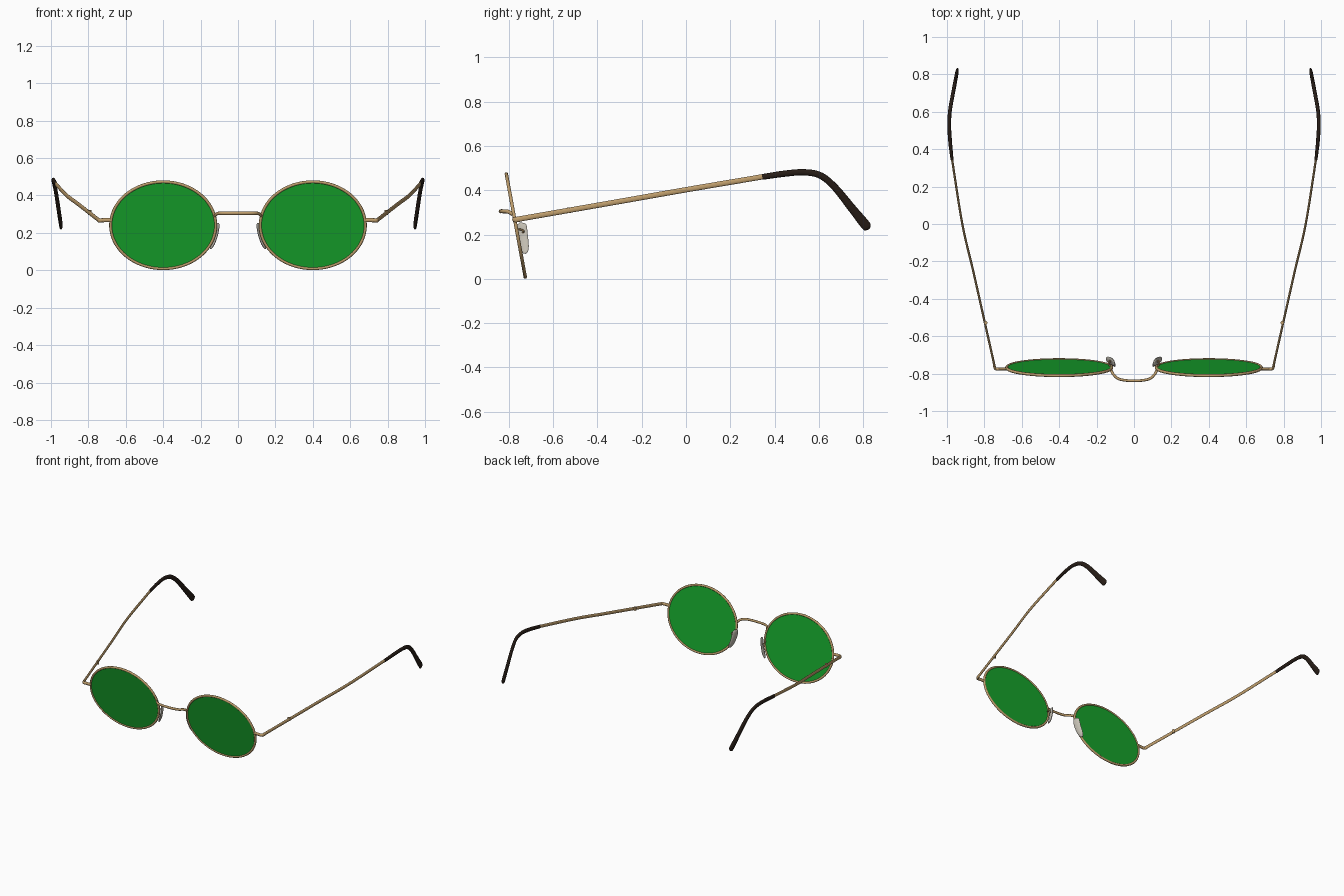
import bpy, bmesh, math
from mathutils import Vector, Matrix

if "Cube" in bpy.data.objects:
    bpy.data.objects.remove(bpy.data.objects["Cube"])


def material(name, rgb):
    m = bpy.data.materials.new(name)
    m.diffuse_color = (*rgb, 1)
    m.use_nodes = True
    m.node_tree.nodes["Principled BSDF"].inputs["Base Color"].default_value = m.diffuse_color
    return m


METAL = material("bronze metal", (0.52, 0.34, 0.15))
GREEN = material("green lens", (0.008, 0.37, 0.025))
DARK = material("dark tip", (0.02, 0.012, 0.008))
PAD = material("clear pad", (0.55, 0.52, 0.45))


def finish(name, bm, mat, mirror=True):
    bmesh.ops.recalc_face_normals(bm, faces=bm.faces)
    me = bpy.data.meshes.new(name)
    bm.to_mesh(me)
    bm.free()
    me.materials.append(mat)
    ob = bpy.data.objects.new(name, me)
    bpy.context.collection.objects.link(ob)
    if mirror:
        ob.modifiers.new("Mirror", 'MIRROR').use_mirror_merge = False
    bpy.context.view_layer.objects.active = ob
    ob.select_set(True)
    bpy.ops.object.shade_smooth_by_angle(angle=math.radians(40))
    ob.select_set(False)
    return ob


def spline(keys, n):
    """Catmull-Rom through rows of numbers."""
    k = [Vector(r) for r in keys]
    k = [2 * k[0] - k[1]] + k + [2 * k[-1] - k[-2]]
    out = []
    for i in range(1, len(k) - 2):
        a, b, c, d = k[i - 1:i + 3]
        for j in range(n):
            t = j / n
            out.append(0.5 * (2 * b + (c - a) * t + (2 * a - 5 * b + 4 * c - d) * t * t
                              + (3 * b - a - 3 * c + d) * t ** 3))
    return out + [k[-2]]


def sweep(name, rows, mat, up=(0, 0, 1), n=6, sides=12, closed=False, mirror=True):
    """Rows are x, y, z, half thickness across, half thickness along up."""
    pts = rows if closed else spline(rows, n)
    pos = [Vector(p[:3]) for p in pts]
    bm = bmesh.new()
    rings = []
    m = len(pos)
    for i, p in enumerate(pos):
        if closed:
            t = pos[(i + 1) % m] - pos[i - 1]
        else:
            t = pos[min(i + 1, m - 1)] - pos[max(i - 1, 0)]
        t.normalize()
        s = t.cross(Vector(up)).normalized()
        u = s.cross(t)
        w, h = pts[i][3], pts[i][4]
        rings.append([bm.verts.new(p + s * w * math.cos(a) + u * h * math.sin(a))
                      for a in (2 * math.pi * j / sides for j in range(sides))])
    for i in range(m if closed else m - 1):
        r, q = rings[i], rings[(i + 1) % m]
        for j in range(sides):
            k = (j + 1) % sides
            bm.faces.new((r[j], r[k], q[k], q[j]))
    if not closed:
        bm.faces.new(rings[0])
        bm.faces.new(rings[-1])
    return finish(name, bm, mat, mirror)


# Tilted lens plane: top leans forward
TILT = Matrix.Translation((0.4, -0.768, 0.241)) @ Matrix.Rotation(math.radians(10.4), 4, 'X')
normal = TILT.to_3x3() @ Vector((0, 1, 0))

# Rims
rim = []
for i in range(72):
    a = 2 * math.pi * i / 72
    rim.append((*(TILT @ Vector((0.281 * math.cos(a), 0, 0.236 * math.sin(a)))), 0.008, 0.008))
sweep("rim", rim, METAL, up=normal, sides=10, closed=True)

# Lenses
bm = bmesh.new()
bmesh.ops.create_cone(bm, cap_ends=True, segments=72, radius1=1, radius2=1, depth=0.007)
bm.transform(TILT @ Matrix.Rotation(math.pi / 2, 4, 'X') @ Matrix.Diagonal((0.279, 0.234, 1, 1)))
finish("lens", bm, GREEN)

# Bridge, bowed forward between the rims
half = [(0.122, -0.782, 0.292), (0.111, -0.803, 0.303), (0.085, -0.827, 0.305), (0.045, -0.836, 0.305)]
path = half + [(0, -0.838, 0.305)] + [(-x, y, z) for x, y, z in reversed(half)]
sweep("bridge", [(*p, 0.007, 0.009) for p in path], METAL, mirror=False)

# End pieces joining rim to temple
sweep("end_piece", [(0.676, -0.774, 0.268, 0.008, 0.011), (0.71, -0.776, 0.268, 0.008, 0.011),
                    (0.736, -0.775, 0.267, 0.008, 0.011), (0.745, -0.765, 0.267, 0.007, 0.012),
                    (0.75, -0.74, 0.272, 0.006, 0.012)], METAL)

# Temples
sweep("temple", [(0.743, -0.77, 0.267, 0.006, 0.012), (0.797, -0.53, 0.309, 0.006, 0.012),
                 (0.86, -0.25, 0.358, 0.006, 0.012), (0.918, 0, 0.402, 0.006, 0.012),
                 (0.975, 0.36, 0.463, 0.006, 0.012)], METAL)

# Hinge knuckles
bm = bmesh.new()
bmesh.ops.create_cone(bm, cap_ends=True, segments=16, radius1=0.009, radius2=0.009, depth=0.025,
                      matrix=Matrix.Translation((0.793, -0.528, 0.309)))
finish("hinge", bm, METAL)

# Ear tips
sweep("ear_tip", [(0.973, 0.345, 0.46, 0.008, 0.013), (0.983, 0.44, 0.474, 0.01, 0.014),
                  (0.988, 0.53, 0.481, 0.01, 0.014), (0.984, 0.605, 0.467, 0.01, 0.015),
                  (0.973, 0.67, 0.415, 0.01, 0.016), (0.958, 0.75, 0.317, 0.01, 0.019),
                  (0.947, 0.81, 0.243, 0.009, 0.022), (0.945, 0.822, 0.229, 0.006, 0.015),
                  (0.9445, 0.826, 0.224, 0.001, 0.003)], DARK, n=8, sides=16)

# Nose pads and the wires holding them
sweep("nose_pad", [(0.108, -0.742, 0.254, 0.001, 0.003), (0.108, -0.742, 0.25, 0.005, 0.015),
                   (0.11, -0.741, 0.235, 0.008, 0.024), (0.118, -0.736, 0.19, 0.008, 0.024),
                   (0.133, -0.729, 0.145, 0.008, 0.021), (0.145, -0.725, 0.12, 0.005, 0.013),
                   (0.148, -0.724, 0.114, 0.001, 0.003)], PAD, up=(0.35, 0.94, 0), sides=16)
sweep("pad_wire", [(0.126, -0.765, 0.225, 0.004, 0.004), (0.136, -0.745, 0.222, 0.004, 0.004),
                   (0.132, -0.732, 0.215, 0.004, 0.004), (0.118, -0.738, 0.208, 0.004, 0.004)], METAL)
